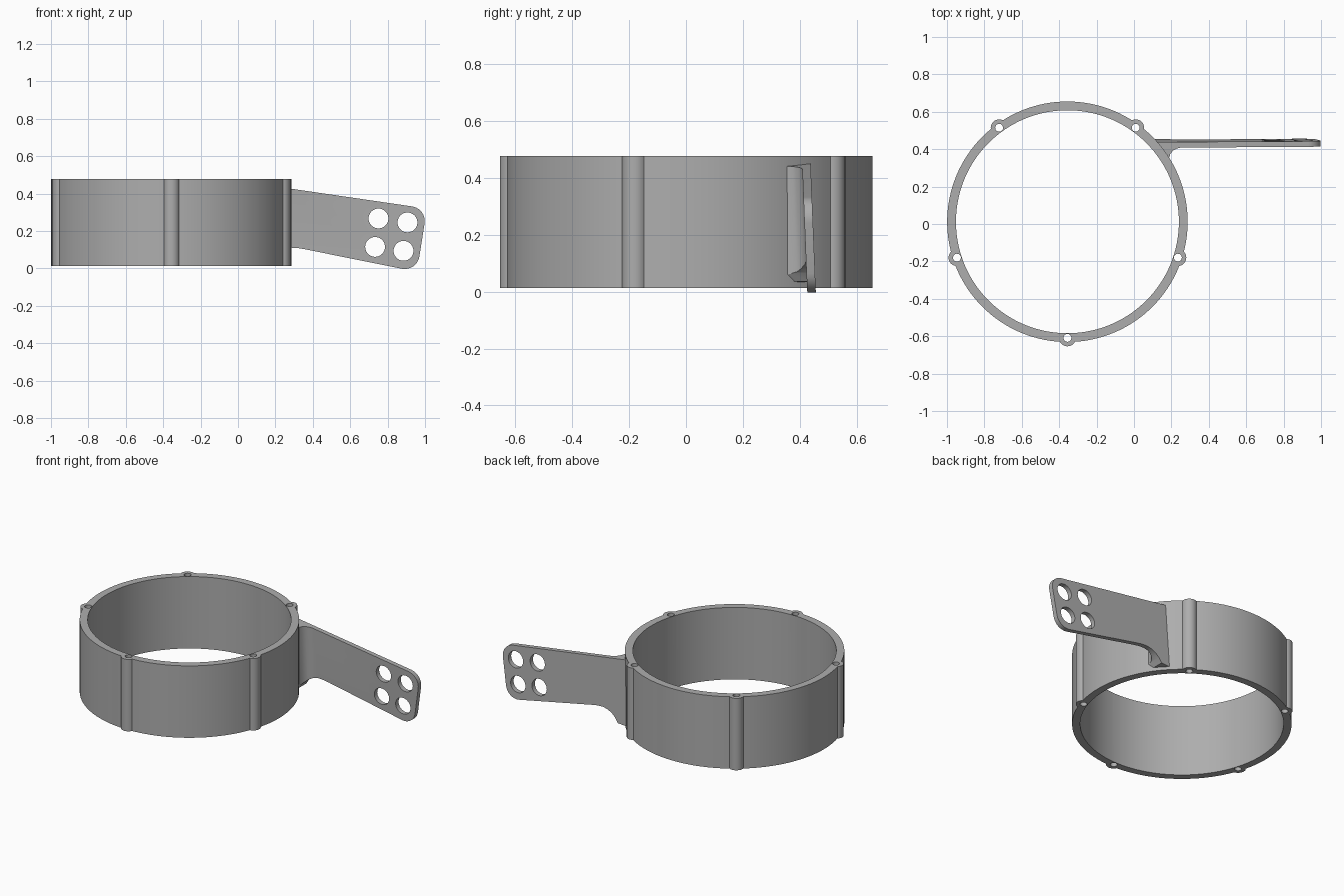
import bpy, bmesh, math
from mathutils import Vector

cube = bpy.data.objects.get("Cube")
if cube:
    bpy.data.objects.remove(cube)

CX, CY = -0.356, 0.012           # ring axis
Z0, Z1 = 0.012, 0.477            # ring bottom and top
OUTER, INNER, BOLT_CIRCLE = 0.643, 0.596, 0.621

grey = bpy.data.materials.new("satin grey")
grey.use_nodes = True
colour = (0.42, 0.42, 0.42, 1)
grey.diffuse_color = colour
grey.node_tree.nodes["Principled BSDF"].inputs["Base Color"].default_value = colour


def prism(name, points, depth):
    """Solid swept from a polygon along the vector depth."""
    bm = bmesh.new()
    face = bm.faces.new([bm.verts.new(p) for p in points])
    swept = bmesh.ops.extrude_face_region(bm, geom=[face])["geom"]
    moved = [v for v in swept if isinstance(v, bmesh.types.BMVert)]
    bmesh.ops.translate(bm, verts=moved, vec=Vector(depth))
    bmesh.ops.recalc_face_normals(bm, faces=bm.faces)
    mesh = bpy.data.meshes.new(name)
    bm.to_mesh(mesh)
    bm.free()
    mesh.materials.append(grey)
    obj = bpy.data.objects.new(name, mesh)
    bpy.context.collection.objects.link(obj)
    return obj


def circle(x, y, r, n):
    return [(x + r * math.cos(math.tau * i / n), y + r * math.sin(math.tau * i / n)) for i in range(n)]


def upright(name, x, y, r, z0, z1, n):
    return prism(name, [(a, b, z0) for a, b in circle(x, y, r, n)], (0, 0, z1 - z0))


def combine(target, tool, operation):
    mod = target.modifiers.new(operation.lower(), "BOOLEAN")
    mod.object, mod.operation, mod.solver = tool, operation, "EXACT"
    bpy.context.view_layer.objects.active = target
    bpy.ops.object.modifier_apply(modifier=mod.name)
    bpy.data.objects.remove(tool)


def round_corner(before, corner, after, r, steps=10):
    """Arc of radius r tangent to both edges at a corner."""
    p, c, q = Vector(before), Vector(corner), Vector(after)
    u, v = (p - c).normalized(), (q - c).normalized()
    half = u.angle(v) / 2
    centre = c + (u + v).normalized() * r / math.sin(half)
    a, b = c + u * r / math.tan(half) - centre, c + v * r / math.tan(half) - centre
    arc = []
    for i in range(steps + 1):
        t = i / steps
        w = a.angle(b)
        arc.append(tuple(centre + (a * math.sin((1 - t) * w) + b * math.sin(t * w)) / math.sin(w)))
    return arc


# Ring with five screw bosses on its outside
ring = upright("mounting_ring", CX, CY, OUTER, Z0, Z1, 128)
spots = []
for i in range(5):
    a = math.radians(-90 + 72 * i)
    spots.append((CX + BOLT_CIRCLE * math.cos(a), CY + BOLT_CIRCLE * math.sin(a)))
for x, y in spots:
    combine(ring, upright("boss", x, y, 0.045, Z0, Z1, 32), "UNION")

# Arm plan: thin plate with a fillet towards the ring, leaning slightly
plan = [(0.105, 0.460), (0.105, 0.436), (0.13, 0.412), (0.16, 0.382), (0.186, 0.352),
        (0.187, 0.373), (0.194, 0.396), (0.208, 0.414), (0.228, 0.425), (0.25, 0.430),
        (1.1, 0.430), (1.1, 0.460)]
arm = prism("side_arm", [(x, y, -0.1) for x, y in plan], (0, -0.025, 0.62))

# Arm outline: tapered, rounded tip, lower edge flaring down at the ring
top_left, top_tip, low_tip, low_root = (0.08, 0.456), (1.01, 0.32), (0.957, -0.018), (0.36, 0.102)
outline = [top_left]
outline += round_corner(top_left, top_tip, low_tip, 0.08)
outline += round_corner(top_tip, low_tip, low_root, 0.08)
outline += [low_root, (0.32, 0.109), (0.28, 0.111), (0.245, 0.104), (0.215, 0.088),
            (0.19, 0.066), (0.17, 0.035), (0.08, 0.03)]
combine(arm, prism("outline", [(x, 0.3, z) for x, z in outline], (0, 0.3, 0)), "INTERSECT")

# Four holes near the tip
for x, z in [(0.751, 0.267), (0.906, 0.246), (0.733, 0.115), (0.885, 0.094)]:
    hole = prism("hole", [(a, 0.3, b) for a, b in circle(x, z, 0.053, 40)], (0, 0.3, 0))
    combine(arm, hole, "DIFFERENCE")

# Join, then cut the bore and the screw holes
combine(ring, arm, "UNION")
combine(ring, upright("bore", CX, CY, INNER, -0.2, 0.7, 128), "DIFFERENCE")
for x, y in spots:
    combine(ring, upright("screw_hole", x, y, 0.021, -0.2, 0.7, 24), "DIFFERENCE")

bpy.ops.object.select_all(action="DESELECT")
ring.select_set(True)
bpy.context.view_layer.objects.active = ring
bpy.ops.object.shade_smooth_by_angle(angle=math.radians(25))
